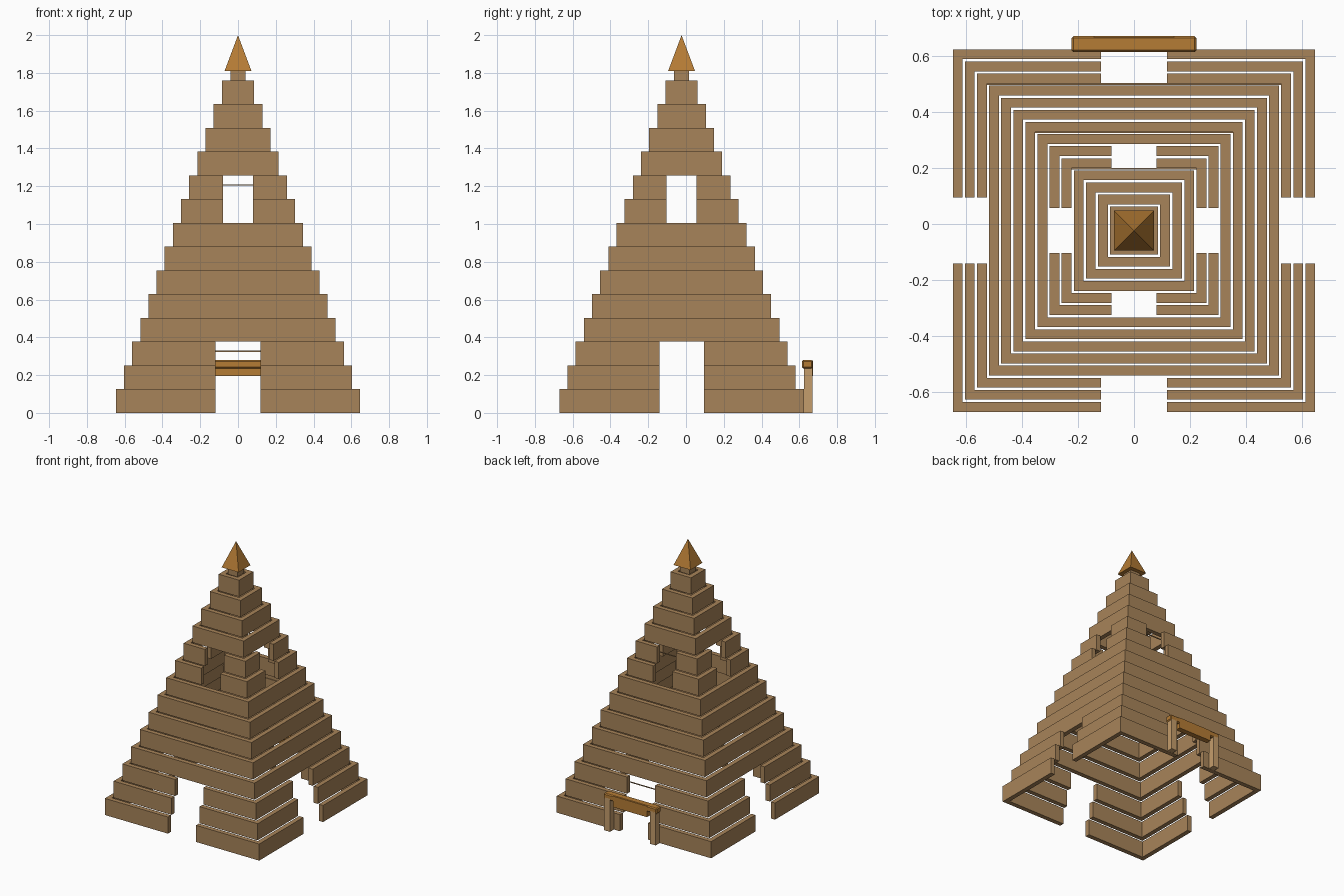
import bpy
import bmesh
from mathutils import Matrix, Vector

cube = bpy.data.objects.get("Cube")
if cube:
    bpy.data.objects.remove(cube, do_unlink=True)

CENTRE_Y = -0.0235          # the tower sits a little forward of the bench
LAYERS = 14
HEIGHT = 1.76 / LAYERS      # height of one tier
BASE = 0.647                # half width of the lowest tier
STEP = 0.0432               # inset per tier
WALL = 0.035                # wall thickness


def make_material(name, colour):
    mat = bpy.data.materials.new(name)
    mat.use_nodes = True
    mat.diffuse_color = (*colour, 1)
    mat.node_tree.nodes["Principled BSDF"].inputs["Base Color"].default_value = (*colour, 1)
    return mat


wood = make_material("brown wood", (0.39, 0.23, 0.1))
orange = make_material("orange wood", (0.46, 0.2, 0.035))
pale = make_material("pale wood", (0.56, 0.34, 0.15))


def finish(name, bm, mat):
    bmesh.ops.recalc_face_normals(bm, faces=bm.faces)
    mesh = bpy.data.meshes.new(name)
    bm.to_mesh(mesh)
    bm.free()
    mesh.materials.append(mat)
    obj = bpy.data.objects.new(name, mesh)
    bpy.context.collection.objects.link(obj)
    return obj


def box(name, low, high, mat, bevel=0):
    low, high = Vector(low), Vector(high)
    bm = bmesh.new()
    bmesh.ops.create_cube(bm, size=1, matrix=Matrix.Translation((low + high) / 2)
                          @ Matrix.Diagonal((*(high - low), 1)))
    if bevel:
        bmesh.ops.bevel(bm, geom=bm.edges[:], offset=bevel, segments=1, affect='EDGES')
    return finish(name, bm, mat)


def sweep(bm, sections, z0, z1, closed):
    """Join wall sections, each an (outer, inner) pair of plan points."""
    loops = [[bm.verts.new((p[0], p[1] + CENTRE_Y, z))
              for p, z in ((o, z0), (o, z1), (i, z1), (i, z0))] for o, i in sections]
    pairs = list(zip(loops, loops[1:] + loops[:1]))
    for a, b in pairs if closed else pairs[:-1]:
        for k in range(4):
            n = (k + 1) % 4
            bm.faces.new((a[k], a[n], b[n], b[k]))
    if not closed:
        bm.faces.new(loops[0])
        bm.faces.new(loops[-1])


def tier(name, half, z0, z1, gap):
    """Square hollow tier; a gap leaves a doorway in each of its four sides."""
    bm = bmesh.new()
    inner = half - WALL
    corner = (Vector((half, half)), Vector((inner, inner)))
    ends = ((Vector((half, gap)), Vector((inner, gap))),
            (Vector((gap, half)), Vector((gap, inner))))
    turns = [Matrix(((1, 0), (0, 1))), Matrix(((0, -1), (1, 0))),
             Matrix(((-1, 0), (0, -1))), Matrix(((0, 1), (-1, 0)))]
    if gap:
        for turn in turns:
            sweep(bm, [(turn @ o, turn @ i) for o, i in (ends[0], corner, ends[1])],
                  z0, z1, False)
    else:
        sweep(bm, [(turn @ corner[0], turn @ corner[1]) for turn in turns], z0, z1, True)
    return finish(name, bm, wood)


# Stepped tower with lower doorways and upper windows
for n in range(LAYERS):
    gap = 0.118 if n < 3 else 0.08 if n in (8, 9) else 0
    tier(f"tier_{n + 1}", BASE - n * STEP, n * HEIGHT, (n + 1) * HEIGHT, gap)

# Thin rods behind the back walls
for n, name in ((2, "lower_rod"), (6, "middle_rod"), (9, "upper_rod")):
    half = BASE - n * STEP - WALL
    y, z = CENTRE_Y + half, n * HEIGHT + 0.075
    box(name, (-half, y - 0.005, z - 0.003), (half, y + 0.001, z + 0.003), wood)

# Neck and pointed cap
box("neck", (-0.04, CENTRE_Y - 0.04, 1.755), (0.04, CENTRE_Y + 0.04, 1.815), wood)
bm = bmesh.new()
tip = bm.verts.new((0, CENTRE_Y, 2))
base = [bm.verts.new((x * 0.071, CENTRE_Y + y * 0.071, 1.81))
        for x, y in ((-1, -1), (1, -1), (1, 1), (-1, 1))]
bm.faces.new(base)
for k in range(4):
    bm.faces.new((base[k], base[(k + 1) % 4], tip))
finish("cap", bm, orange)

# Bench-like barrier at the back
box("barrier_bar", (-0.223, 0.614, 0.235), (0.223, 0.671, 0.28), orange, 0.007)
box("barrier_panel", (-0.143, 0.63, 0.195), (0.143, 0.672, 0.278), orange)
for side, name in ((1, "left_post"), (-1, "right_post")):
    xs = sorted((side * 0.168, side * 0.216))
    box(name, (xs[0], 0.624, 0), (xs[1], 0.671, 0.25), pale)
